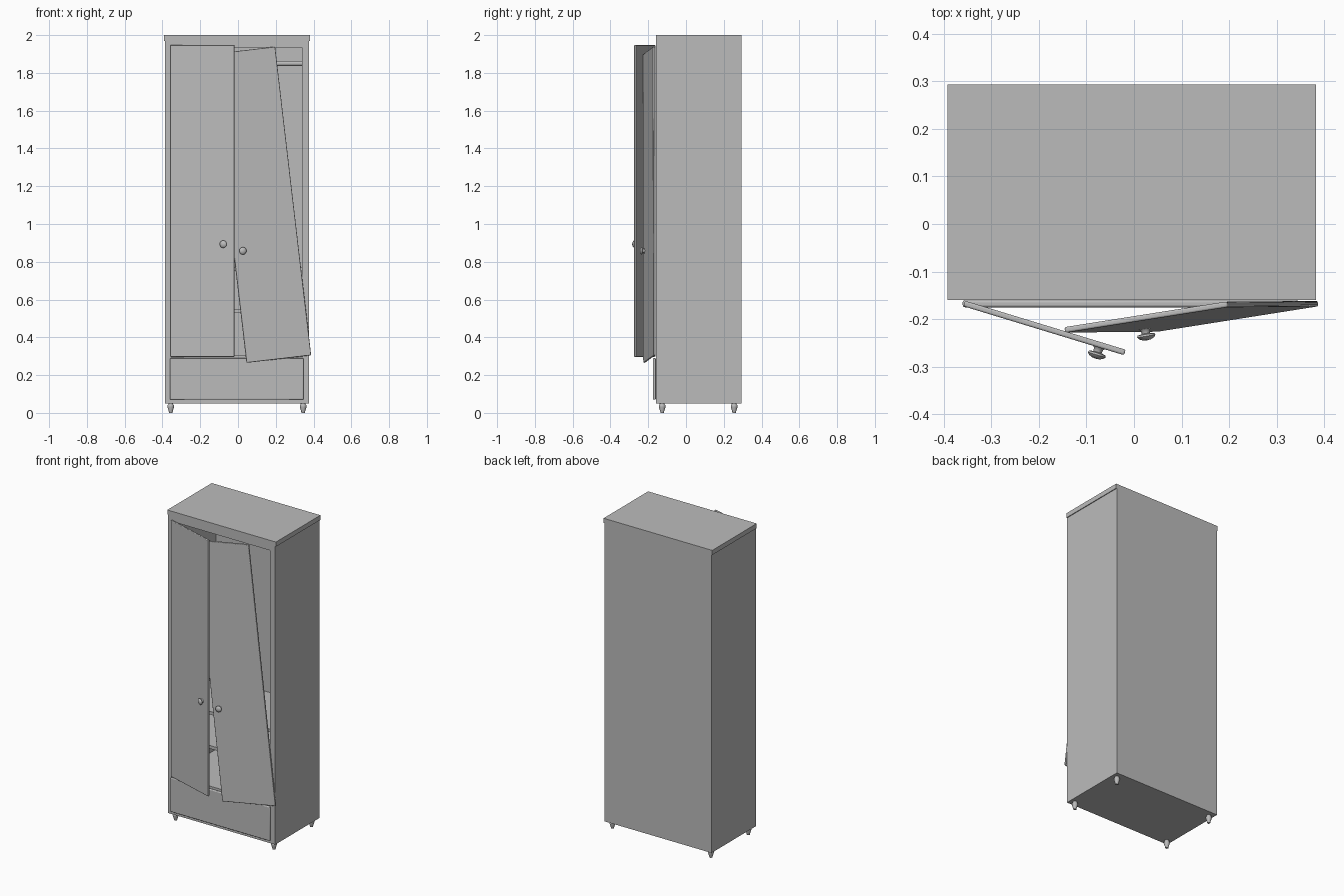
import bpy, bmesh, math
from mathutils import Vector, Matrix

if "Cube" in bpy.data.objects:
    bpy.data.objects.remove(bpy.data.objects["Cube"])

wood = bpy.data.materials.new("grey_wood")
wood.diffuse_color = (0.5, 0.5, 0.5, 1)
wood.use_nodes = True
wood.node_tree.nodes["Principled BSDF"].inputs["Base Color"].default_value = wood.diffuse_color


def finish(name, bm, matrix=Matrix(), bevel=0.0, smooth=False):
    bmesh.ops.recalc_face_normals(bm, faces=bm.faces)
    me = bpy.data.meshes.new(name)
    bm.to_mesh(me)
    bm.free()
    me.materials.append(wood)
    ob = bpy.data.objects.new(name, me)
    ob.matrix_world = matrix
    bpy.context.collection.objects.link(ob)
    if bevel:
        mod = ob.modifiers.new("rounded_edges", 'BEVEL')
        mod.width, mod.segments = bevel, 3
    if smooth or bevel:
        bpy.ops.object.select_all(action='DESELECT')
        bpy.context.view_layer.objects.active = ob
        ob.select_set(True)
        bpy.ops.object.shade_smooth_by_angle(angle=math.radians(40))
    return ob


def box(name, x, y, z, matrix=Matrix(), bevel=0.0):
    bm = bmesh.new()
    bmesh.ops.create_cube(bm, size=1)
    for v in bm.verts:
        for i, (lo, hi) in enumerate((x, y, z)):
            v.co[i] = lo if v.co[i] < 0 else hi
    return finish(name, bm, matrix, bevel)


def lathe(name, profile, matrix, steps=20):
    """Spin (radius, height) points around local z."""
    bm = bmesh.new()
    vs = [bm.verts.new((r, 0, h)) for r, h in profile]
    es = [bm.edges.new(p) for p in zip(vs, vs[1:])]
    bmesh.ops.spin(bm, geom=vs + es, cent=(0, 0, 0), axis=(0, 0, 1),
                   angle=2 * math.pi, steps=steps)
    bmesh.ops.remove_doubles(bm, verts=bm.verts, dist=1e-5)
    return finish(name, bm, matrix, smooth=True)


# Carcass panels
XL, XR, IL, IR = -0.387, 0.377, -0.35, 0.339
YF, YB = -0.16, 0.293
box("left_side", (XL, IL), (YF, YB), (0.05, 1.97))
box("right_side", (IR, XR), (YF, YB), (0.05, 1.97))
box("back_panel", (IL, IR), (0.278, YB), (0.05, 1.97))
box("base_panel", (IL, IR), (YF, 0.278), (0.05, 0.075))
box("compartment_floor", (IL, IR), (YF, 0.278), (0.28, 0.303))
box("top_panel", (IL, IR), (YF, 0.278), (1.935, 1.97))
box("top_cap", (-0.392, 0.382), (YF, YB), (1.97, 2.0))

# Shelves and hanging rail
for name, z in (("lower_shelf", 0.55), ("upper_shelf", 0.77)):
    box(name, (IL, IR), (-0.135, 0.278), (z - 0.02, z))
lathe("hanging_rail", [(0, 0), (0.014, 0), (0.014, IR - IL), (0, IR - IL)],
      Matrix.Translation((IL, 0.06, 1.85)) @ Matrix.Rotation(math.pi / 2, 4, 'Y'))

# Drawer front
box("drawer_front", (-0.36, 0.347), (-0.175, -0.16), (0.07, 0.29), bevel=0.005)

# Doors: lower-left corner, lower-right corner, upper-left corner, knob (across, up)
KNOB = [(0, 0), (0.013, 0), (0.010, 0.003), (0.009, 0.010), (0.018, 0.012),
        (0.0195, 0.016), (0.016, 0.020), (0.009, 0.0235), (0, 0.0245)]
T = 0.006
doors = {
    "left": ((-0.357, -0.167, 0.297), (-0.019, -0.270, 0.297),
             (-0.357, -0.167, 1.948), (0.298, 0.596)),
    "right": ((0.045, -0.221, 0.265), (0.387, -0.167, 0.305),
              (-0.135, -0.221, 1.900), (0.047, 0.591)),
}
for side, (ll, lr, ul, knob) in doors.items():
    ll, across, up = Vector(ll), Vector(lr) - Vector(ll), Vector(ul) - Vector(ll)
    width, height = across.length, up.length
    u = across.normalized()
    back = up.cross(u).normalized()
    w = u.cross(back)
    frame = Matrix((u, back, w)).transposed().to_4x4()
    frame.translation = ll
    box(side + "_door", (0, width), (-T, T), (0, height), frame, bevel=0.004)
    lathe(side + "_knob", KNOB, frame @ Matrix.Translation((knob[0], -T, knob[1]))
          @ Matrix.Rotation(math.pi / 2, 4, 'X'))

# Turned feet
FOOT = [(0, 0), (0.009, 0), (0.011, 0.010), (0.018, 0.032), (0.018, 0.038),
        (0.013, 0.046), (0.013, 0.052), (0, 0.052)]
for xn, x in (("left", -0.356), ("right", 0.345)):
    for yn, y in (("front", -0.126), ("back", 0.255)):
        lathe(f"{yn}_{xn}_foot", FOOT, Matrix.Translation((x, y, 0)), 16)
